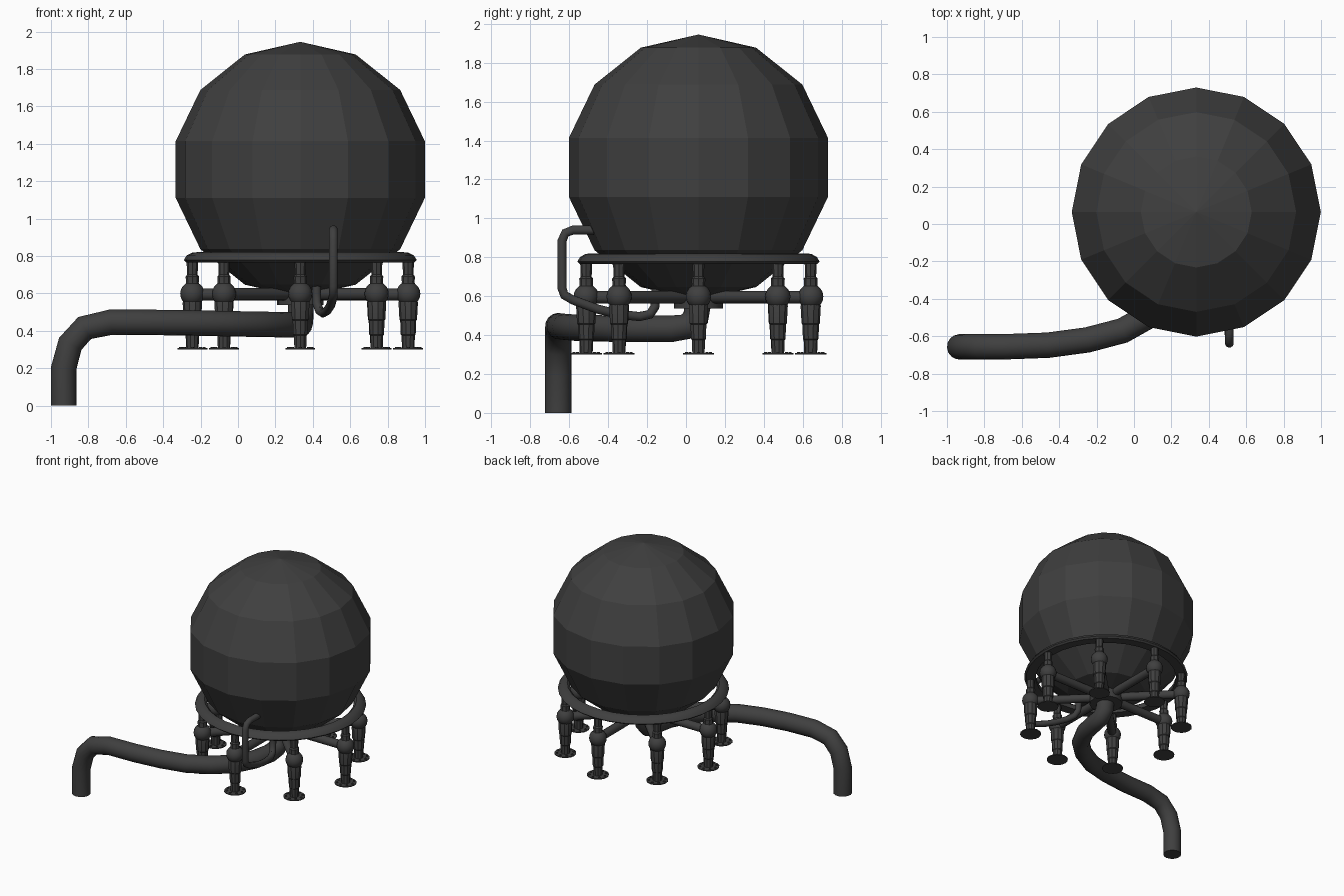
import bpy, bmesh
from math import sin, cos, pi, radians
from mathutils import Vector, Matrix

if "Cube" in bpy.data.objects:
    bpy.data.objects.remove(bpy.data.objects["Cube"], do_unlink=True)

CENTRE = Vector((0.333, 0.064, 0))
LEG_RADIUS = 0.577

steel = bpy.data.materials.new("dark_steel")
steel.use_nodes = True
grey = (0.05, 0.05, 0.05, 1)
steel.diffuse_color = grey
steel.node_tree.nodes["Principled BSDF"].inputs["Base Color"].default_value = grey


def finish(bm, name, smooth=None, location=CENTRE):
    bmesh.ops.recalc_face_normals(bm, faces=bm.faces)
    mesh = bpy.data.meshes.new(name)
    bm.to_mesh(mesh)
    bm.free()
    mesh.materials.append(steel)
    obj = bpy.data.objects.new(name, mesh)
    obj.location = location
    bpy.context.collection.objects.link(obj)
    if smooth:
        bpy.ops.object.select_all(action='DESELECT')
        obj.select_set(True)
        bpy.context.view_layer.objects.active = obj
        bpy.ops.object.shade_smooth_by_angle(angle=radians(smooth))
    return obj


def lathe(bm, profile, sides, closed=False, offset=(0, 0, 0)):
    """Revolve (radius, z) points; open profiles get flat caps."""
    o = Vector(offset)
    rings = [[bm.verts.new(o + Vector((r * cos(2 * pi * i / sides),
                                       r * sin(2 * pi * i / sides), z)))
              for i in range(sides)] for r, z in profile]
    pairs = list(zip(rings, rings[1:]))
    if closed:
        pairs.append((rings[-1], rings[0]))
    else:
        bm.faces.new(rings[0])
        bm.faces.new(rings[-1])
    for a, b in pairs:
        for i in range(sides):
            j = (i + 1) % sides
            bm.faces.new((a[i], a[j], b[j], b[i]))


def pipe(name, points, radius, sides):
    """Sweep a round section along points."""
    pts = [Vector(p) for p in points]
    bm = bmesh.new()
    rings, axis, side = [], None, None
    for k, p in enumerate(pts):
        before = (p - pts[k - 1]).normalized() if k else Vector()
        after = (pts[k + 1] - p).normalized() if k < len(pts) - 1 else Vector()
        tangent = (before + after).normalized()
        if axis is None:
            side = tangent.orthogonal().normalized()
        else:
            side = axis.rotation_difference(tangent) @ side
        axis = tangent
        up = axis.cross(side)
        rings.append([bm.verts.new(p + radius * (side * cos(2 * pi * i / sides)
                                                 + up * sin(2 * pi * i / sides)))
                      for i in range(sides)])
    for a, b in zip(rings, rings[1:]):
        for i in range(sides):
            j = (i + 1) % sides
            bm.faces.new((a[i], a[j], b[j], b[i]))
    bm.faces.new(rings[0])
    bm.faces.new(rings[-1])
    return finish(bm, name, 40, (0, 0, 0))


# Faceted storage tank
bm = bmesh.new()
bmesh.ops.create_uvsphere(bm, u_segments=16, v_segments=7, radius=0.683)
finish(bm, "spherical_tank", location=CENTRE + Vector((0, 0, 1.262)))

# Rounded support ring under the tank
bm = bmesh.new()
lathe(bm, [(0.535, 0.768), (0.61, 0.766), (0.623, 0.778), (0.608, 0.802),
           (0.58, 0.817), (0.555, 0.82), (0.537, 0.805)], 32, closed=True)
finish(bm, "support_ring", 40)

# Central hub
bm = bmesh.new()
lathe(bm, [(0.125, 0.537), (0.125, 0.68)], 16)
finish(bm, "central_hub", 40)

# Eight legs, each with a ball joint, foot plate and spoke to the hub
UPPER = [(0.042, 0.62), (0.034, 0.66), (0.036, 0.69), (0.028, 0.7), (0.031, 0.77)]
LOWER = [(0.033, 0.303), (0.036, 0.375), (0.04, 0.38), (0.043, 0.455),
         (0.047, 0.46), (0.052, 0.55), (0.04, 0.59)]
for n in range(8):
    turn = Matrix.Rotation(n * pi / 4, 3, 'Z')
    spot = CENTRE + turn @ Vector((LEG_RADIUS, 0, 0))

    bm = bmesh.new()
    lathe(bm, UPPER, 8)
    lathe(bm, LOWER, 10)
    bmesh.ops.rotate(bm, matrix=turn, verts=bm.verts)
    finish(bm, f"leg_{n + 1}", 30, spot)

    bm = bmesh.new()
    bmesh.ops.create_uvsphere(bm, u_segments=16, v_segments=10, radius=0.065)
    finish(bm, f"ball_joint_{n + 1}", 50, spot + Vector((0, 0, 0.598)))

    bm = bmesh.new()
    lathe(bm, [(0.08, 0.3), (0.08, 0.307)], 16)
    for k in range(8):
        a = 2 * pi * k / 8
        lathe(bm, [(0.009, 0.306), (0.009, 0.314)], 6,
              offset=(0.062 * cos(a), 0.062 * sin(a), 0))
    finish(bm, f"foot_{n + 1}", 40, spot)

    height = Vector((0, 0, 0.595))
    pipe(f"spoke_{n + 1}", [CENTRE + height, spot + height], 0.033, 12)

# Main outlet pipe from the hub to the ground
pipe("outlet_pipe", [
    (0.335, 0.06, 0.56), (0.335, 0.05, 0.49), (0.334, 0.01, 0.445),
    (0.33, -0.07, 0.433), (0.3, -0.22, 0.433), (0.22, -0.37, 0.433),
    (0.1, -0.48, 0.435), (-0.06, -0.57, 0.438), (-0.25, -0.62, 0.442),
    (-0.46, -0.648, 0.445), (-0.68, -0.656, 0.446), (-0.82, -0.657, 0.415),
    (-0.897, -0.657, 0.33), (-0.932, -0.657, 0.2), (-0.932, -0.657, 0)], 0.068, 16)

# Slim bypass pipe looping from the tank side to its underside
pipe("bypass_pipe", [
    (0.51, -0.44, 0.94), (0.51, -0.58, 0.94), (0.51, -0.62, 0.925),
    (0.51, -0.637, 0.885), (0.51, -0.637, 0.64), (0.51, -0.625, 0.605),
    (0.508, -0.58, 0.58), (0.495, -0.46, 0.535), (0.477, -0.35, 0.508),
    (0.455, -0.24, 0.495), (0.436, -0.185, 0.507), (0.422, -0.16, 0.545),
    (0.42, -0.155, 0.6), (0.42, -0.155, 0.68)], 0.024, 12)
